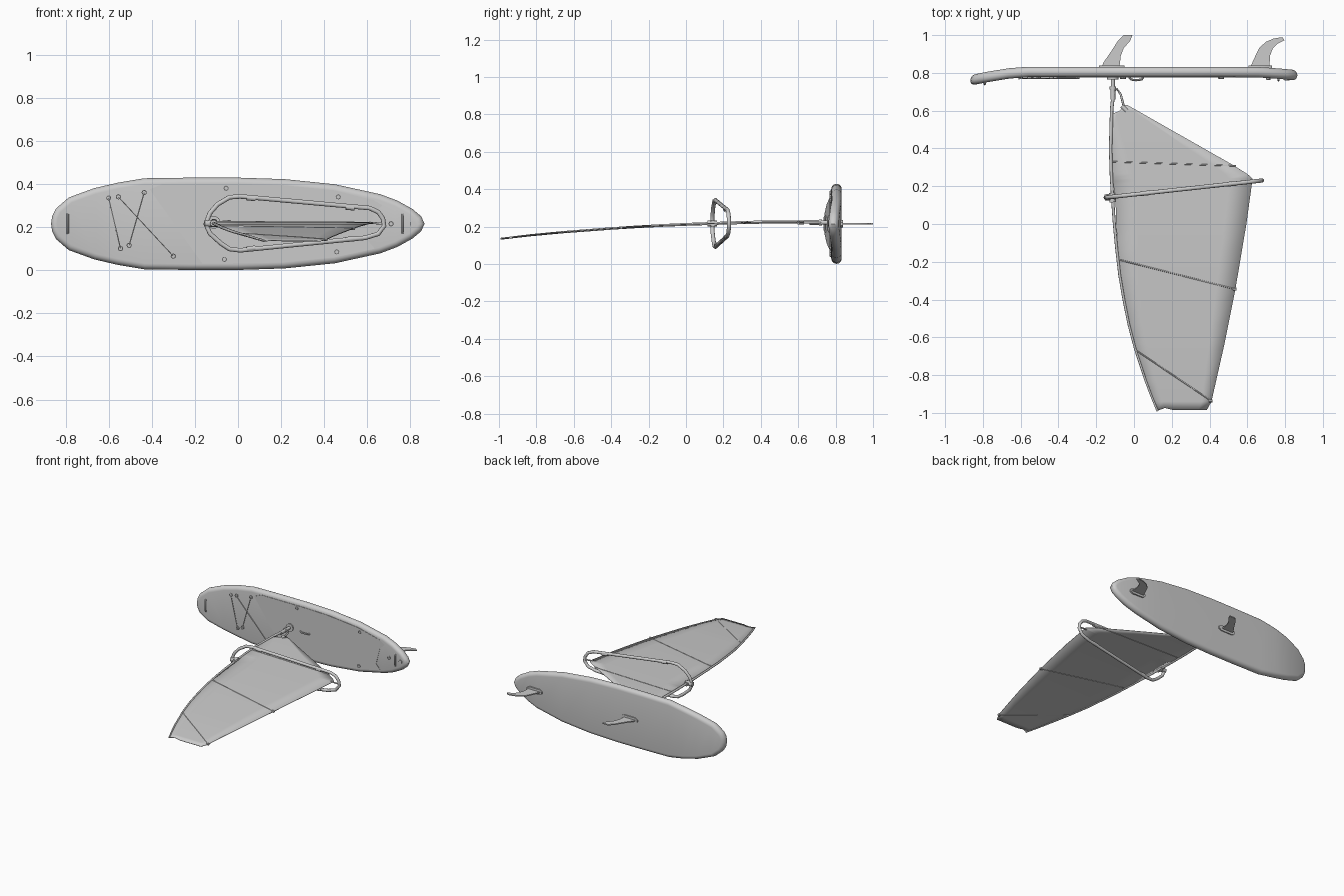
import bpy, bmesh, math
from mathutils import Vector

if "Cube" in bpy.data.objects:
    bpy.data.objects.remove(bpy.data.objects["Cube"])

ZC = 0.215  # board centre height


def lerp_table(t, table):
    table = sorted(table)
    if t <= table[0][0]:
        return table[0][1]
    for (a, va), (b, vb) in zip(table, table[1:]):
        if t <= b:
            return va + (vb - va) * (t - a) / (b - a)
    return table[-1][1]


def add_mesh(name, verts, faces):
    me = bpy.data.meshes.new(name)
    me.from_pydata(verts, [], faces)
    bm = bmesh.new()
    bm.from_mesh(me)
    bmesh.ops.remove_doubles(bm, verts=bm.verts, dist=1e-5)
    bmesh.ops.recalc_face_normals(bm, faces=bm.faces)
    bm.to_mesh(me)
    bm.free()
    ob = bpy.data.objects.new(name, me)
    bpy.context.collection.objects.link(ob)
    return ob


def tube(name, pts, r, cyclic=False, taper=None, res=3):
    cu = bpy.data.curves.new(name, 'CURVE')
    cu.dimensions = '3D'
    cu.bevel_depth = r
    cu.bevel_resolution = res
    cu.use_fill_caps = True
    sp = cu.splines.new('POLY')
    sp.points.add(len(pts) - 1)
    for i, p in enumerate(pts):
        sp.points[i].co = (*p, 1)
        sp.points[i].radius = 1 if taper is None else 1 + (taper - 1) * i / (len(pts) - 1)
    sp.use_cyclic_u = cyclic
    tmp = bpy.data.objects.new(name + "_curve", cu)
    bpy.context.collection.objects.link(tmp)
    me = bpy.data.meshes.new_from_object(tmp.evaluated_get(bpy.context.evaluated_depsgraph_get()))
    bpy.data.objects.remove(tmp)
    ob = bpy.data.objects.new(name, me)
    bpy.context.collection.objects.link(ob)
    return ob


def prism(name, pts, to3d, lo, hi):
    n = len(pts)
    v = [to3d(a, b, lo) for a, b in pts] + [to3d(a, b, hi) for a, b in pts]
    f = [list(range(n)), list(range(n, 2 * n))]
    f += [[i, (i + 1) % n, (i + 1) % n + n, i + n] for i in range(n)]
    return add_mesh(name, v, f)


def rocker(x):
    if x < -0.58:
        return -0.045 * ((-0.58 - x) / 0.285) ** 1.4
    return -0.018 * max(0, (x - 0.62) / 0.245) ** 1.3


# board: outline with a rounded rail, capped by cross strips
outline = [(-0.867, 0), (-0.862, 0.035), (-0.845, 0.07), (-0.785, 0.122), (-0.667, 0.165),
           (-0.56, 0.19), (-0.435, 0.211), (-0.22, 0.214), (0, 0.214), (0.216, 0.207),
           (0.45, 0.183), (0.66, 0.137), (0.74, 0.107), (0.81, 0.068), (0.85, 0.034), (0.865, 0)]
loop = outline + [(x, -w) for x, w in outline[-2:0:-1]]
N, R, SEG = len(loop), 0.0275, 10
verts, faces = [], []
for s in range(SEG + 1):
    a = math.pi * (s / SEG - 0.5)
    for i, (x, w) in enumerate(loop):
        t = Vector(loop[(i + 1) % N]) - Vector(loop[i - 1])
        nrm = Vector((-t.y, t.x)).normalized()
        p = Vector((x, w)) - nrm * R * (1 - math.cos(a))
        verts.append((p.x, 0.805 + R * math.sin(a) + rocker(p.x), ZC + p.y))
for s in range(SEG):
    for i in range(N):
        j = (i + 1) % N
        faces.append([s * N + i, s * N + j, s * N + N + j, s * N + N + i])
for base in (0, SEG * N):
    for i in range(len(outline) - 1):
        q = [base + i, base + i + 1, base + (N - i - 1) % N, base + (N - i) % N]
        faces.append(list(dict.fromkeys(q)))
add_mesh("board", verts, faces)

DECK = 0.7775
deck_pad = [(-0.41, 0.375), (-0.35, 0.40), (0, 0.40), (0.2, 0.395), (0.45, 0.37), (0.63, 0.325),
            (0.67, 0.30), (0.63, 0.26), (0.60, 0.14), (0.635, 0.10), (0.45, 0.06), (0.2, 0.035), (-0.165, 0.03)]
prism("deck_pad", deck_pad, lambda a, b, c: (a, c, b), DECK - 0.003, DECK + 0.002)

# fins with base plates
centre_fin = [(-0.167, 0.83), (-0.165, 0.85), (-0.12, 0.915), (-0.085, 0.97), (-0.055, 1.0),
              (-0.008, 1.0), (-0.02, 0.97), (-0.055, 0.93), (-0.07, 0.89), (-0.077, 0.83)]
tail_fin = [(0.62, 0.82), (0.62, 0.84), (0.645, 0.895), (0.665, 0.935), (0.70, 0.965), (0.74, 0.982),
            (0.785, 0.989), (0.797, 0.973), (0.76, 0.955), (0.735, 0.93), (0.72, 0.89), (0.717, 0.82)]
for name, pts, x0, x1 in (("centre_fin", centre_fin, -0.185, -0.05), ("tail_fin", tail_fin, 0.605, 0.73)):
    prism(name, pts, lambda a, b, c: (a, b, c), ZC - 0.004, ZC + 0.004)
    base = [(x0, -0.008), (x0 + 0.02, -0.02), (x1 - 0.02, -0.02), (x1, -0.008),
            (x1, 0.008), (x1 - 0.02, 0.02), (x0 + 0.02, 0.02), (x0, 0.008)]
    prism(name + "_base", base, lambda a, b, c: (a, c, ZC + b), 0.82, 0.84)

# mast and sail share a bent sheet z(y)
bend = [(-1, 0.134), (-0.85, 0.152), (-0.7, 0.167), (-0.4, 0.19), (-0.2, 0.203), (0, 0.212),
        (0.2, 0.219), (0.4, 0.224), (0.77, 0.226)]
luff = [(-0.99, 0.119), (-0.91, 0.086), (-0.83, 0.056), (-0.66, 0), (-0.53, -0.034), (-0.40, -0.06),
        (-0.27, -0.082), (-0.13, -0.098), (0, -0.11), (0.13, -0.119), (0.26, -0.126), (0.40, -0.13),
        (0.61, -0.124), (0.69, -0.115)]


def zs(y):
    return lerp_table(y, bend)


tube("mast", [(x + 0.006, y, zs(y)) for y, x in reversed(luff)], 0.0095, taper=0.55)

left = luff[:7] + [(-0.13, -0.09), (-0.10, -0.088), (0.0, -0.094), (0.10, -0.097), (0.20, -0.108),
                   (0.24, -0.125), (0.40, -0.13), (0.58, -0.122), (0.60, -0.075), (0.63, -0.05)]
right = [(-0.94, 0.41), (-0.635, 0.479), (-0.344, 0.537), (0, 0.595), (0.225, 0.626), (0.24, 0.627),
         (0.265, 0.60), (0.317, 0.516), (0.63, -0.035)]
ys = sorted({y for y, _ in left + right if y > -0.945}) + []
COLS = 6
verts, faces = [], []
for i in range(COLS + 1):
    u = i / COLS
    y = -0.99 if i == 0 else (-0.974 if i == 1 else -0.985)
    verts.append((0.119 + (0.385 - 0.119) * u, y, zs(y)))
for y in ys:
    l, r = lerp_table(y, left), lerp_table(y, right)
    verts += [(l + (r - l) * i / COLS, y, zs(y)) for i in range(COLS + 1)]
for j in range(len(ys)):
    for i in range(COLS):
        a = j * (COLS + 1) + i
        faces.append([a, a + 1, a + COLS + 2, a + COLS + 1])
sail = add_mesh("sail", verts, faces)
mod = sail.modifiers.new("thickness", 'SOLIDIFY')
mod.thickness, mod.offset = 0.004, 0

# battens
for i, (x0, y0, x1, y1) in enumerate([(-0.12, 0.33, 0.54, 0.308), (-0.075, -0.19, 0.537, -0.345),
                                      (0.013, -0.67, 0.41, -0.937)]):
    path = [(x0 + (x1 - x0) * t / 6, y0 + (y1 - y0) * t / 6) for t in range(7)]
    tube(f"batten_{i}", [(x, y, zs(y)) for x, y in path], 0.0045, res=1)
    if i:
        tube(f"batten_tip_{i}", [(x1 - 0.012, y1, zs(y1)), (x1 + 0.005, y1, zs(y1))], 0.008, res=1)

# wishbone boom
boom = [(-0.15, 0.215), (-0.13, 0.265), (-0.095, 0.305), (-0.04, 0.338), (0.01, 0.342), (0.61, 0.288),
        (0.65, 0.27), (0.672, 0.24), (0.678, 0.205), (0.65, 0.168), (0.59, 0.15), (0.01, 0.092),
        (-0.04, 0.098), (-0.08, 0.125), (-0.13, 0.17)]


def boom_y(x):
    return 0.14 + (x + 0.15) * 0.109


tube("boom", [(x, boom_y(x), z) for x, z in boom], 0.011, cyclic=True)
tube("boom_head", [(-0.155, 0.14, 0.217), (-0.10, 0.144, 0.217)], 0.017)
tube("boom_clamp", [(-0.116, 0.165, 0.217), (-0.113, 0.115, 0.217)], 0.016)
tube("clew_line", [(0.61, 0.226, 0.22), (0.675, 0.23, 0.215)], 0.005)
for side, sgn in (("upper", 1), ("lower", -1)):
    for k, x in enumerate((0.06, 0.52)):
        z = 0.217 + sgn * (0.1215 - (x - 0.01) * 0.095)
        tube(f"boom_collar_{side}_{k}", [(x - 0.02, boom_y(x - 0.02), z + sgn * 0.002),
                                         (x + 0.02, boom_y(x + 0.02), z - sgn * 0.002)], 0.0125)

# mast foot, joint and downhaul
MX, MZ = -0.112, 0.222
for name, y0, y1, r in (("mast_plate", 0.78, 0.766, 0.03), ("mast_joint", 0.77, 0.725, 0.011),
                        ("mast_cup", 0.728, 0.712, 0.017), ("mast_base", 0.714, 0.66, 0.013)):
    tube(name, [(MX, y0, MZ), (MX, y1, MZ)], r)
tube("downhaul_strap", [(MX, 0.70, MZ), (-0.09, 0.715, MZ), (-0.07, 0.685, MZ), (-0.052, 0.615, MZ)], 0.006)
tube("tack_pulley", [(-0.065, 0.625, MZ), (-0.04, 0.60, MZ)], 0.012)


# deck rings, bungees and handles
def deck(x, z, lift=0.004):
    return (x, DECK + rocker(x) - lift, z)


def deck_ring(name, x, z):
    tube(name + "_patch", [deck(x, z, -0.002), deck(x, z, 0.005)], 0.012, res=2)
    c = [(x + 0.01 * math.cos(a), z + 0.01 * math.sin(a)) for a in [k * math.pi / 4 for k in range(8)]]
    tube(name, [deck(a, b, 0.007) for a, b in c], 0.0025, cyclic=True, res=1)


rings = [(-0.60, 0.335), (-0.555, 0.34), (-0.435, 0.36), (-0.505, 0.115), (-0.545, 0.10), (-0.30, 0.065),
         (-0.055, 0.38), (0.465, 0.34), (-0.063, 0.05), (0.458, 0.085), (0.71, 0.215)]
for i, (x, z) in enumerate(rings):
    deck_ring(f"deck_ring_{i}", x, z)
for i, (a, b) in enumerate([(0, 4), (1, 5), (2, 3)]):
    tube(f"bungee_{i}", [deck(*rings[a], 0.006), deck(*rings[b], 0.006)], 0.003, res=1)
for name, x in (("nose_handle", -0.79), ("tail_handle", 0.765)):
    tube(name, [deck(x, ZC - 0.045, 0), deck(x, ZC - 0.03, 0.008), deck(x, ZC + 0.03, 0.008),
                deck(x, ZC + 0.045, 0)], 0.006, res=2)
tube("carry_handle", [deck(-0.025, ZC, 0), deck(-0.015, ZC, 0.013), deck(0.01, ZC, 0.016),
                      deck(0.04, ZC, 0.013), deck(0.05, ZC, 0)], 0.006, res=2)
tube("air_valve", [deck(0.81, ZC, -0.002), deck(0.81, ZC, 0.006)], 0.013)

# smooth rounded parts, keep edges crisp
for ob in bpy.context.collection.objects:
    ob.select_set(ob.type == 'MESH')
bpy.context.view_layer.objects.active = bpy.data.objects["board"]
bpy.ops.object.shade_smooth_by_angle(angle=math.radians(40))
